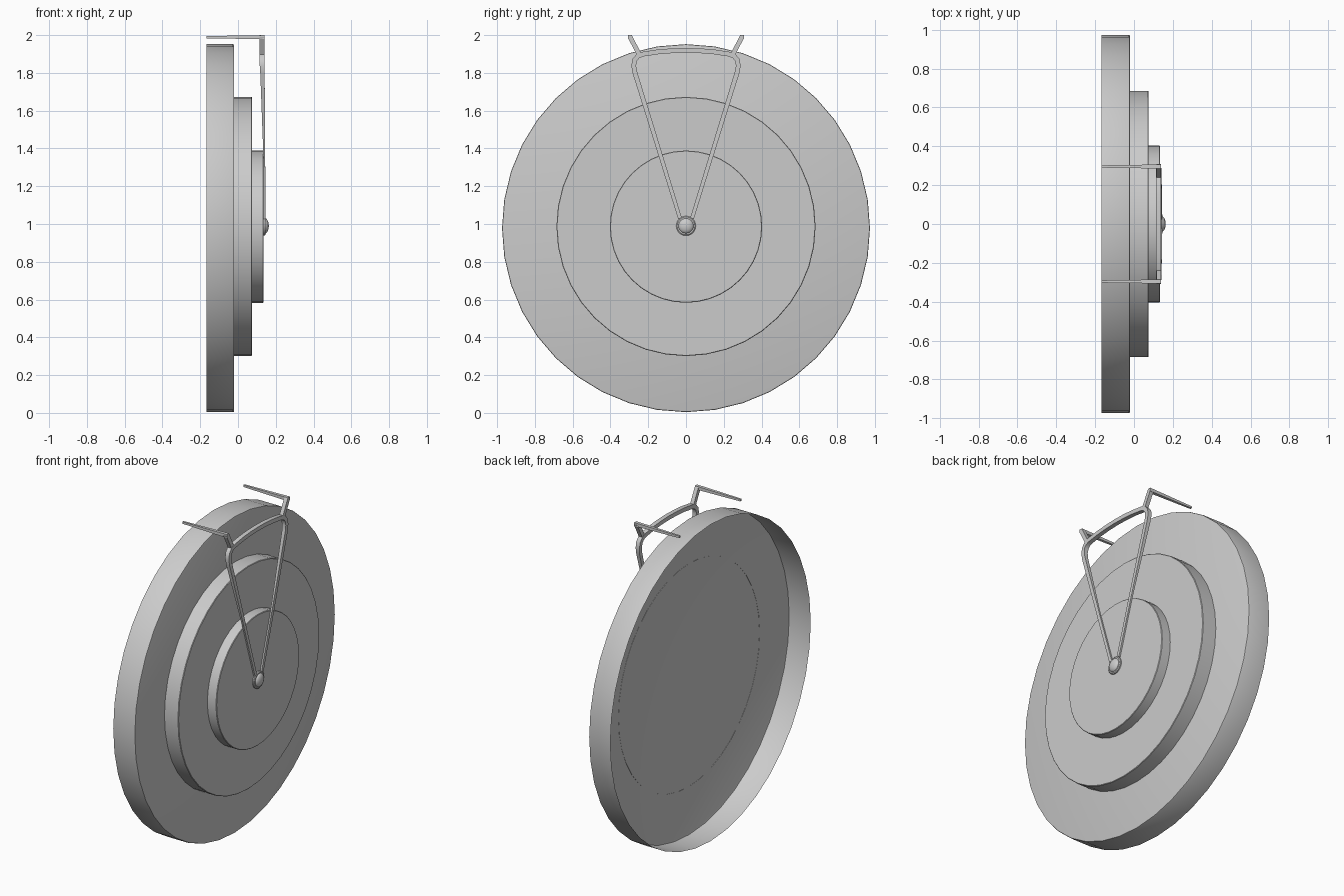
import bpy, bmesh, math
from mathutils import Vector

if "Cube" in bpy.data.objects:
    bpy.data.objects.remove(bpy.data.objects["Cube"])

SEGMENTS = 40


def finish(name, bm, angle=35):
    bmesh.ops.remove_doubles(bm, verts=bm.verts, dist=1e-5)
    bmesh.ops.recalc_face_normals(bm, faces=bm.faces)
    mesh = bpy.data.meshes.new(name)
    bm.to_mesh(mesh)
    bm.free()
    obj = bpy.data.objects.new(name, mesh)
    bpy.context.collection.objects.link(obj)
    bpy.ops.object.select_all(action='DESELECT')
    obj.select_set(True)
    bpy.context.view_layer.objects.active = obj
    bpy.ops.object.shade_smooth_by_angle(angle=math.radians(angle))
    return obj


def lathe(name, profile, cz, segments=SEGMENTS):
    """Revolve (x, radius) points about a horizontal axis along x; end with a flat cap if needed."""
    bm = bmesh.new()
    rings = []
    for x, r in profile:
        rings.append([bm.verts.new((x, r * math.sin(2 * math.pi * i / segments),
                                    cz + r * math.cos(2 * math.pi * i / segments)))
                      for i in range(segments)])
    for a, b in zip(rings, rings[1:]):
        for i in range(segments):
            j = (i + 1) % segments
            bm.faces.new((a[i], a[j], b[j], b[i]))
    bm.faces.new(rings[-1])
    obj = finish(name, bm)
    # thin open shells: make the cap face outward (+x)
    if max(obj.data.polygons, key=lambda p: len(p.vertices)).normal.x < 0:
        obj.data.flip_normals()
    return obj


def skin(name, sections):
    """Bridge a list of four-corner sections into a closed bar."""
    bm = bmesh.new()
    rings = [[bm.verts.new(c) for c in s] for s in sections]
    for a, b in zip(rings, rings[1:]):
        for i in range(4):
            j = (i + 1) % 4
            bm.faces.new((a[i], a[j], b[j], b[i]))
    bm.faces.new(rings[0])
    bm.faces.new(rings[-1])
    return finish(name, bm)


# Stepped discs, open at the back
lathe("large_disc", [(-0.167, 0.974), (-0.027, 0.974), (-0.022, 0.972), (-0.02, 0.966)], 0.978)
lathe("middle_disc", [(-0.021, 0.686), (0.071, 0.686), (0.074, 0.683)], 0.987)
lathe("small_disc", [(0.073, 0.403), (0.132, 0.403), (0.135, 0.400)], 0.986)

# Pivot washer and domed cap
lathe("pivot_washer", [(0.13, 0.052), (0.142, 0.052), (0.146, 0.047)], 0.99, 24)
dome = [(0.142 + 0.021 * math.sin(t), 0.041 * math.cos(t))
        for t in [math.radians(a) for a in (0, 18, 36, 54, 70, 84)]]
lathe("pivot_cap", dome, 0.99, 24)

# Tapered wire loop: y, z, back x, front x, width
half = [(0.032, 1.03, 0.134, 0.145, 0.020), (0.146, 1.40, 0.133, 0.144, 0.022),
        (0.270, 1.80, 0.118, 0.141, 0.025), (0.277, 1.838, 0.115, 0.14, 0.025),
        (0.272, 1.868, 0.113, 0.14, 0.025), (0.255, 1.888, 0.113, 0.14, 0.025),
        (0.230, 1.899, 0.113, 0.14, 0.025), (0.150, 1.911, 0.113, 0.14, 0.025),
        (0.075, 1.917, 0.113, 0.14, 0.025)]
path = half + [(0, 1.919, 0.113, 0.14, 0.025)] + [(-p[0],) + p[1:] for p in reversed(half)]
sections = []
for i, (y, z, x0, x1, w) in enumerate(path):
    a, b = path[max(i - 1, 0)], path[min(i + 1, len(path) - 1)]
    t = Vector((b[0] - a[0], b[1] - a[1])).normalized()
    ny, nz = -t.y * w / 2, t.x * w / 2
    sections.append([(x0, y - ny, z - nz), (x1, y - ny, z - nz),
                     (x1, y + ny, z + nz), (x0, y + ny, z + nz)])
skin("wire_loop", sections)

# Angled prongs with long arms reaching back over the rim
for side, label in ((1, "right"), (-1, "left")):
    prong = []
    for y, z in ((0.248, 1.898), (0.2975, 1.993)):
        dy, dz = 0.0105, -0.0065
        prong.append([(0.115, side * (y - dy), z - dz), (0.139, side * (y - dy), z - dz),
                      (0.139, side * (y + dy), z + dz), (0.115, side * (y + dy), z + dz)])
    skin(label + "_prong", prong)
    arm = []
    for x, h in ((0.139, 0.0105), (-0.167, 0.006)):
        y, z = 0.296, 1.989
        arm.append([(x, side * (y - h), z - h), (x, side * (y + h), z - h),
                    (x, side * (y + h), z + h), (x, side * (y - h), z + h)])
    skin(label + "_arm", arm)
